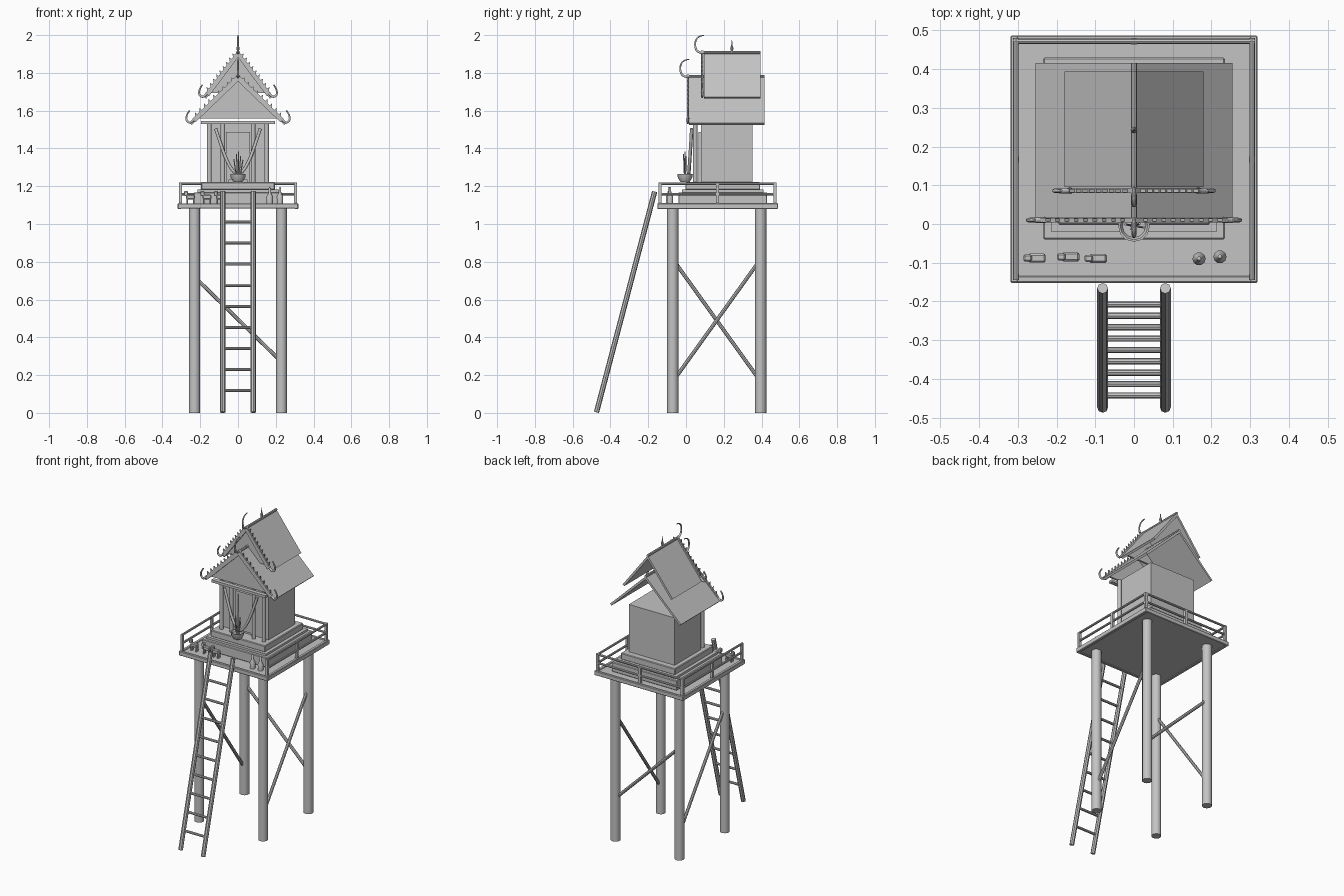
import bpy, bmesh, math
from mathutils import Vector

if "Cube" in bpy.data.objects:
    bpy.data.objects.remove(bpy.data.objects["Cube"])

grey = bpy.data.materials.new("weathered grey")
grey.diffuse_color = (0.55, 0.55, 0.55, 1)
grey.use_nodes = True
grey.node_tree.nodes["Principled BSDF"].inputs["Base Color"].default_value = grey.diffuse_color


def finish(name, bm, smooth=False):
    bmesh.ops.recalc_face_normals(bm, faces=bm.faces)
    me = bpy.data.meshes.new(name)
    bm.to_mesh(me)
    bm.free()
    ob = bpy.data.objects.new(name, me)
    bpy.context.collection.objects.link(ob)
    me.materials.append(grey)
    if smooth:
        bpy.ops.object.select_all(action='DESELECT')
        ob.select_set(True)
        bpy.context.view_layer.objects.active = ob
        bpy.ops.object.shade_smooth_by_angle(angle=math.radians(40))
    return ob


def box(name, x0, x1, y0, y1, z0, z1, bevel=0.0):
    bm = bmesh.new()
    bmesh.ops.create_cube(bm, size=1)
    for v in bm.verts:
        v.co = Vector(((x0 + x1) / 2 + v.co.x * (x1 - x0),
                       (y0 + y1) / 2 + v.co.y * (y1 - y0),
                       (z0 + z1) / 2 + v.co.z * (z1 - z0)))
    if bevel:
        bmesh.ops.bevel(bm, geom=bm.edges[:], offset=bevel, segments=1, affect='EDGES')
    return finish(name, bm)


def rod(name, a, b, r, r2=None, sides=8):
    a, b = Vector(a), Vector(b)
    bm = bmesh.new()
    bmesh.ops.create_cone(bm, cap_ends=True, segments=sides, radius1=r,
                          radius2=r if r2 is None else r2, depth=(b - a).length)
    q = (b - a).to_track_quat('Z', 'Y')
    for v in bm.verts:
        v.co = q @ v.co + (a + b) / 2
    return finish(name, bm, sides > 8)


def prism(name, profile, y0, y1):
    # extrude an x-z outline along y
    bm = bmesh.new()
    f = bm.faces.new([bm.verts.new((x, y0, z)) for x, z in profile])
    ext = bmesh.ops.extrude_face_region(bm, geom=[f])["geom"]
    bmesh.ops.translate(bm, vec=(0, y1 - y0, 0),
                        verts=[g for g in ext if isinstance(g, bmesh.types.BMVert)])
    return finish(name, bm)


def lathe(name, x, y, profile, sides=10):
    bm = bmesh.new()
    vs = [bm.verts.new((x + r, y, z)) for r, z in profile]
    es = [bm.edges.new(p) for p in zip(vs, vs[1:])]
    bmesh.ops.spin(bm, geom=vs + es, cent=(x, y, 0), axis=(0, 0, 1),
                   angle=math.tau, steps=sides)
    bmesh.ops.remove_doubles(bm, verts=bm.verts, dist=0.0002)
    return finish(name, bm, True)


def tube(name, pts, r, taper=1.0):
    cu = bpy.data.curves.new(name, 'CURVE')
    cu.dimensions = '3D'
    cu.bevel_depth, cu.bevel_resolution, cu.resolution_u = r, 1, 5
    cu.use_fill_caps = True
    sp = cu.splines.new('NURBS')
    sp.points.add(len(pts) - 1)
    for i, (p, q) in enumerate(zip(sp.points, pts)):
        p.co = (*q, 1)
        p.radius = 1 + (taper - 1) * i / (len(pts) - 1)
    sp.use_endpoint_u, sp.order_u = True, 3
    cu.materials.append(grey)
    ob = bpy.data.objects.new(name, cu)
    bpy.context.collection.objects.link(ob)
    bpy.ops.object.select_all(action='DESELECT')
    ob.select_set(True)
    bpy.context.view_layer.objects.active = ob
    bpy.ops.object.convert(target='MESH')


# Stilts and diagonal braces
for x in (-0.23, 0.23):
    for y in (-0.07, 0.395):
        rod("stilt", (x, y, 0), (x, y, 1.09), 0.03, sides=10)
rod("left_brace", (-0.23, -0.06, 0.80), (-0.23, 0.385, 0.18), 0.01)
rod("right_brace", (0.23, -0.06, 0.18), (0.23, 0.385, 0.80), 0.01)
rod("back_brace", (-0.22, 0.395, 0.71), (0.22, 0.395, 0.28), 0.01)

# Deck with edge boards
box("deck", -0.31, 0.31, -0.14, 0.475, 1.085, 1.105)
for s in (-1, 1):
    x = s * 0.309
    box("side_edge_board", x - 0.01, x + 0.01, -0.152, 0.487, 1.08, 1.11, 0.003)
for y in (-0.143, 0.478):
    box("edge_board", -0.319, 0.319, y - 0.009, y + 0.009, 1.081, 1.109, 0.003)

# Railings on the sides and back
for x, y in ((-0.305, -0.137), (0.305, -0.137), (-0.305, 0.167), (0.305, 0.167),
             (-0.305, 0.472), (0.305, 0.472), (0, 0.472)):
    box("railing_post", x - 0.008, x + 0.008, y - 0.008, y + 0.008, 1.1, 1.215)
for z in (1.158, 1.213):
    for x in (-0.305, 0.305):
        rod("side_rail", (x, -0.145, z), (x, 0.48, z), 0.007)
    rod("back_rail", (-0.312, 0.472, z), (0.312, 0.472, z), 0.007)

# Ladder
for x in (-0.081, 0.081):
    rod("ladder_rail", (x, -0.474, 0.003), (x, -0.166, 1.172), 0.014)
for i in range(9):
    z = 0.118 + i * 0.1115
    y = -0.474 + 0.2635 * z
    rod("ladder_rung", (-0.08, y, z), (0.08, y, z), 0.008)

# Stepped plinth
box("lower_plinth", -0.235, 0.235, -0.04, 0.43, 1.105, 1.168, 0.004)
box("middle_plinth", -0.215, 0.215, -0.02, 0.41, 1.165, 1.182)
box("upper_plinth", -0.195, 0.195, -0.003, 0.392, 1.18, 1.222, 0.004)

# House body, doorway and porch columns
box("house_body", -0.165, 0.165, 0.08, 0.352, 1.22, 1.53)
box("door_panel", -0.05, 0.05, 0.072, 0.081, 1.235, 1.47)
for s in (-1, 1):
    x = s * 0.056
    box("door_jamb", x - 0.008, x + 0.008, 0.066, 0.082, 1.222, 1.485)
    for px in (0.08, 0.152):
        rod("porch_column", (s * px, 0.048, 1.22), (s * px, 0.048, 1.545), 0.012, sides=10)
box("door_lintel", -0.064, 0.064, 0.066, 0.082, 1.47, 1.488)
box("porch_beam", -0.195, 0.195, 0.004, 0.03, 1.53, 1.546)


def roof(tag, half, eave, apex, y0, y1, front):
    # two slabs, gable, ridge, toothed bargeboards and curled ends
    d = Vector((half, eave - apex))
    L = d.length
    n = Vector((-d.y, d.x)) / L
    for s in (-1, 1):
        t = 0.014
        low = Vector((half, eave)) - n * t
        prism(tag + "_roof_slab", [(0, apex), (s * half, eave), (s * low.x, low.y),
                                   (0, apex - t * L / half)], y0, y1)
        b = Vector((half * 0.93, apex + d.y * 0.93))
        up = n * 0.006
        prism(tag + "_bargeboard", [(0, apex + 0.012), (s * (b + up).x, (b + up).y),
                                    (s * (b - up * 3).x, (b - up * 3).y),
                                    (0, apex - 0.025)], front, front + 0.012)
        for i in range(9):
            c = Vector((0, apex)) + d * (0.1 + 0.095 * i)
            e = d / L * 0.011
            tip = c + n * 0.022 - e * 0.8
            prism(tag + "_roof_tooth", [(s * p.x, p.y) for p in (c - e, c + e, tip)],
                  front + 0.002, front + 0.01)
        y = front + 0.006
        hx, hz = half * 0.9, apex + d.y * 0.9
        tube(tag + "_roof_curl", [(s * hx, y, hz), (s * (hx + 0.02), y, hz - 0.028),
                                  (s * (hx + 0.046), y, hz - 0.012),
                                  (s * (hx + 0.042), y, hz + 0.022),
                                  (s * (hx + 0.026), y, hz + 0.042)], 0.008, 0.5)
    k = 0.86
    prism(tag + "_gable", [(0, apex - 0.012), (half * k, apex - 0.012 + d.y * k),
                           (-half * k, apex - 0.012 + d.y * k)], y0 + 0.003, y0 + 0.015)
    rod(tag + "_ridge", (0, y0, apex), (0, y1, apex), 0.008)
    # swooping horn at the front of the ridge
    tube(tag + "_ridge_horn", [(0, y0 + 0.01, apex), (0, y0 - 0.035, apex - 0.005),
                               (0, y0 - 0.052, apex + 0.045), (0, y0 - 0.035, apex + 0.088),
                               (0, y0 + 0.0, apex + 0.092)], 0.008, 0.4)


roof("lower", 0.255, 1.535, 1.78, 0.017, 0.416, 0.004)
roof("upper", 0.18, 1.672, 1.907, 0.096, 0.394, 0.08)

# Ridge finial
lathe("ridge_finial", 0, 0.243, [(0, 1.90), (0.008, 1.905), (0.006, 1.92), (0.009, 1.93),
                                 (0.004, 1.945), (0, 1.982)], 8)

# Garland draped between the inner columns
tube("garland", [(-0.118, 0.03, 1.505), (-0.095, 0.026, 1.43), (-0.05, 0.018, 1.31),
                 (0, 0.014, 1.25), (0.05, 0.018, 1.31), (0.095, 0.026, 1.43),
                 (0.118, 0.03, 1.505)], 0.009)

# Incense bowl and sticks
lathe("incense_bowl", 0, -0.005, [(0, 1.222), (0.024, 1.222), (0.038, 1.245), (0.041, 1.264),
                                  (0.036, 1.264), (0.03, 1.252), (0, 1.252)], 12)
for dx, dy, h in ((-0.022, 0.004, 1.345), (-0.008, -0.008, 1.37), (0.003, 0.0, 1.385),
                  (0.014, 0.006, 1.36), (0.026, -0.004, 1.34)):
    rod("incense_stick", (dx * 0.4, -0.005 + dy * 0.4, 1.25), (dx, -0.005 + dy, h), 0.003, sides=6)

# Offering animals
for x, y in ((-0.25, -0.088), (-0.163, -0.085), (-0.092, -0.089)):
    box("animal_body", x - 0.024, x + 0.022, y - 0.012, y + 0.012, 1.13, 1.156, 0.005)
    box("animal_head", x - 0.036, x - 0.014, y - 0.009, y + 0.009, 1.148, 1.174, 0.004)
    for lx in (-0.018, 0.016):
        for ly in (-0.007, 0.007):
            rod("animal_leg", (x + lx, y + ly, 1.104), (x + lx, y + ly, 1.135), 0.005, sides=6)

# Offering bottles
for x, y in ((0.168, -0.09), (0.222, -0.085)):
    lathe("bottle", x, y, [(0, 1.104), (0.016, 1.104), (0.017, 1.145), (0.007, 1.165),
                           (0.006, 1.19), (0, 1.198)], 10)
